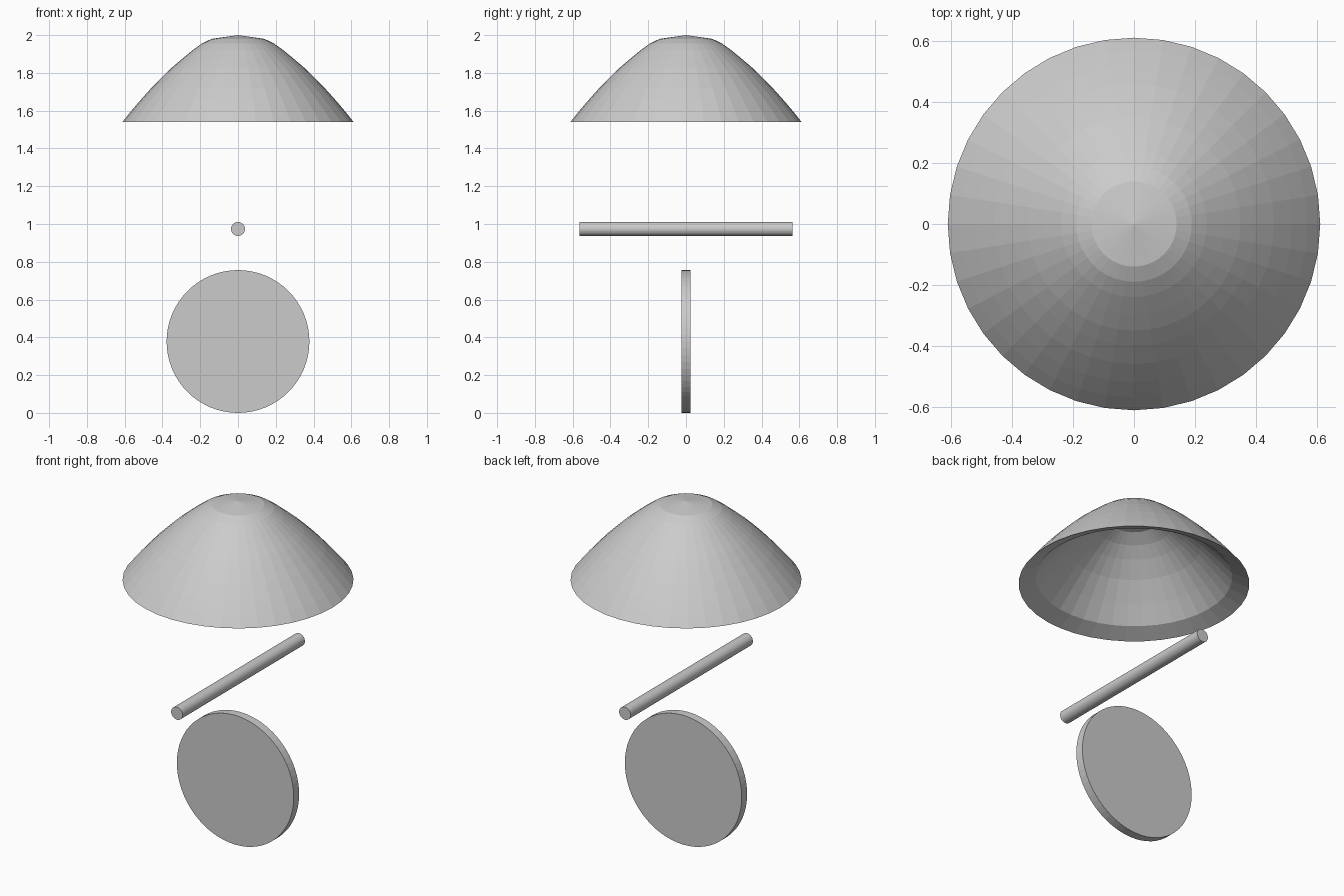
import bpy, bmesh, math

if "Cube" in bpy.data.objects:
    bpy.data.objects.remove(bpy.data.objects["Cube"])


def finish(name, bm):
    bmesh.ops.recalc_face_normals(bm, faces=bm.faces)
    mesh = bpy.data.meshes.new(name)
    bm.to_mesh(mesh)
    bm.free()
    ob = bpy.data.objects.new(name, mesh)
    bpy.context.collection.objects.link(ob)
    return ob


def lathe(name, profile, sides):
    """Spin an (r, z) profile that starts and ends on the z axis."""
    bm = bmesh.new()
    verts = [bm.verts.new((r, 0, z)) for r, z in profile]
    edges = [bm.edges.new(pair) for pair in zip(verts, verts[1:])]
    bmesh.ops.spin(bm, geom=verts + edges, cent=(0, 0, 0), axis=(0, 0, 1),
                   angle=math.tau, steps=sides, use_merge=True)
    bmesh.ops.remove_doubles(bm, verts=bm.verts, dist=1e-4)
    return finish(name, bm)


def y_cylinder(name, radius, length, z, sides):
    bpy.ops.mesh.primitive_cylinder_add(vertices=sides, radius=radius, depth=length,
                                        location=(0, 0, z), rotation=(math.pi / 2, 0, 0))
    ob = bpy.context.object
    ob.name = name
    return ob


# Hollow canopy: stepped cap outside, bevelled lip, parallel inside
outer = [(0, 2.0), (0.14, 1.98), (0.19, 1.956), (0.24, 1.92), (0.297, 1.873),
         (0.35, 1.828), (0.40, 1.78), (0.46, 1.719), (0.52, 1.652), (0.57, 1.593), (0.612, 1.54)]
inner = [(0.52, 1.58), (0.44, 1.67), (0.35, 1.765), (0.265, 1.84),
         (0.20, 1.89), (0.13, 1.93), (0, 1.95)]
lathe("canopy", outer + inner, 40)

# Crossbar and upright disc
y_cylinder("crossbar", 0.037, 1.13, 0.974, 32)
y_cylinder("disc", 0.378, 0.05, 0.378, 64)
